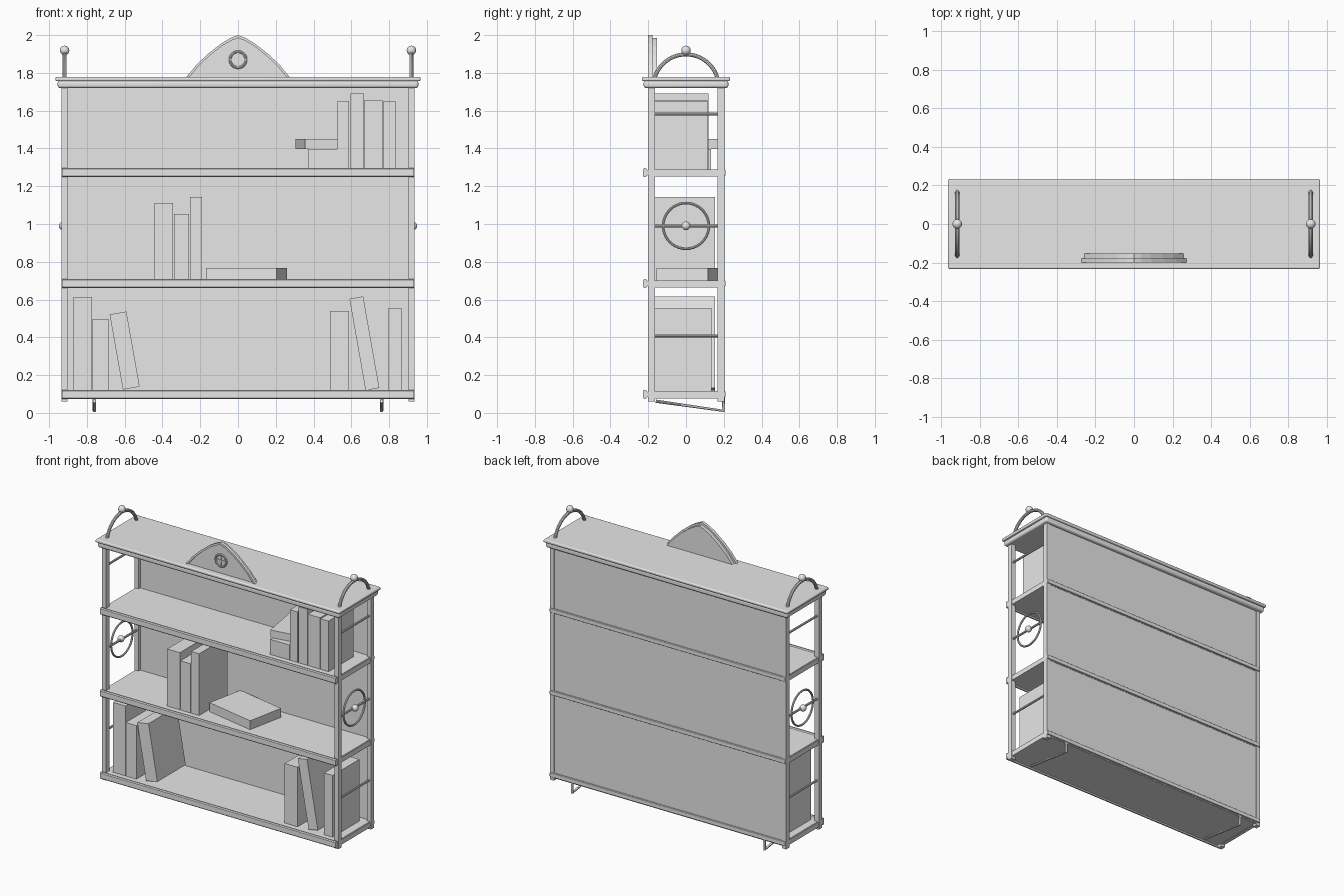
import bpy, bmesh, math
from mathutils import Vector

if "Cube" in bpy.data.objects:
    bpy.data.objects.remove(bpy.data.objects["Cube"])

mat = bpy.data.materials.new("plain grey")
mat.diffuse_color = (0.8, 0.8, 0.8, 1)
mat.use_nodes = True
mat.node_tree.nodes["Principled BSDF"].inputs["Base Color"].default_value = mat.diffuse_color


def finish(ob, name, smooth=False):
    ob.name = name
    ob.data.materials.clear()
    ob.data.materials.append(mat)
    if smooth:
        bpy.ops.object.select_all(action='DESELECT')
        ob.select_set(True)
        bpy.context.view_layer.objects.active = ob
        bpy.ops.object.shade_smooth_by_angle(angle=math.radians(35))
    return ob


def box(name, x0, x1, y0, y1, z0, z1, rot=(0, 0, 0), bevel=0):
    bpy.ops.mesh.primitive_cube_add(
        size=1, location=((x0 + x1) / 2, (y0 + y1) / 2, (z0 + z1) / 2), rotation=rot)
    ob = bpy.context.object
    ob.scale = (x1 - x0, y1 - y0, z1 - z0)
    bpy.ops.object.transform_apply(location=False, rotation=False, scale=True)
    if bevel:
        m = ob.modifiers.new("edge", 'BEVEL')
        m.width, m.segments = bevel, 3
    return finish(ob, name, bool(bevel))


def tube(name, pts, r):
    cu = bpy.data.curves.new(name, 'CURVE')
    cu.dimensions = '3D'
    cu.bevel_depth, cu.bevel_resolution, cu.use_fill_caps = r, 3, True
    sp = cu.splines.new('POLY')
    sp.points.add(len(pts) - 1)
    for p, co in zip(sp.points, pts):
        p.co = (*co, 1)
    ob = bpy.data.objects.new(name, cu)
    bpy.context.collection.objects.link(ob)
    bpy.ops.object.select_all(action='DESELECT')
    ob.select_set(True)
    bpy.context.view_layer.objects.active = ob
    bpy.ops.object.convert(target='MESH')
    return finish(bpy.context.object, name, True)


def ball(name, loc, r):
    bpy.ops.mesh.primitive_uv_sphere_add(segments=20, ring_count=12, radius=r, location=loc)
    return finish(bpy.context.object, name, True)


def ring(name, loc, r, minor, rot):
    bpy.ops.mesh.primitive_torus_add(major_radius=r, minor_radius=minor, major_segments=40,
                                     minor_segments=10, location=loc, rotation=rot)
    return finish(bpy.context.object, name, True)


def prism(name, loop, offset, smooth=False):
    """Extrude a closed outline along an offset."""
    bm = bmesh.new()
    face = bm.faces.new([bm.verts.new(p) for p in loop])
    ext = bmesh.ops.extrude_face_region(bm, geom=[face])
    bmesh.ops.translate(bm, vec=Vector(offset),
                        verts=[v for v in ext["geom"] if isinstance(v, bmesh.types.BMVert)])
    bmesh.ops.recalc_face_normals(bm, faces=bm.faces)
    me = bpy.data.meshes.new(name)
    bm.to_mesh(me)
    bm.free()
    ob = bpy.data.objects.new(name, me)
    bpy.context.collection.objects.link(ob)
    return finish(ob, name, smooth)


# Shelves with moulded front rails and back strips
RAIL = [(-.2, -.012), (-.208, -.016), (-.212, -.024), (-.222, -.024), (-.228, -.018),
        (-.228, .018), (-.222, .024), (-.212, .024), (-.208, .016), (-.2, .012)]
for level in (0.098, 0.685, 1.272):
    box("shelf", -.925, .925, -.2, .2, level - .019, level + .017)
    prism("shelf_front_rail", [(-.932, y, level + z) for y, z in RAIL], (1.864, 0, 0), True)
    box("back_strip", -.932, .932, .198, .21, level - .015, level + .015, bevel=.004)
    for s in (-1, 1):
        x = s * .918
        box("shelf_side_rail", x - .013, x + .013, -.2, .2, level - .021, level + .014)

# Back panel and cornice
box("back_panel", -.92, .92, .185, .198, .075, 1.73)
box("cornice_lower", -.955, .955, -.224, .224, 1.72, 1.76, bevel=.013)
box("cornice_top", -.966, .966, -.233, .233, 1.757, 1.778, bevel=.007)

# Posts, side rods, wheels, top arches and stands, on both ends
R, CZ = .173, 1.725
for s in (-1, 1):
    x = s * .918
    for y in (-.183, .185):
        box("corner_post", x - .016, x + .016, y - .018, y + .018, .06, 1.73)
    for z in (.408, .99, 1.583):
        tube("side_rod", [(x, -.18, z), (x, .18, z)], .008)
    ring("side_wheel", (x, 0, .99), .121, .007, (0, math.pi / 2, 0))
    ball("wheel_hub", (s * .925, 0, .99), .023)
    arc = [math.radians(16 + 148 * i / 24) for i in range(25)]
    tube("top_arch", [(x, R * math.cos(a), CZ + R * math.sin(a)) for a in arc], .011)
    ball("arch_finial", (x, 0, 1.919), .025)
    tube("under_stand", [(s * .76, -.16, .062), (s * .76, .198, .011), (s * .76, .198, .085)], .009)

# Crest: pointed panel with a raised frame
HALF = [(.275, 1.776), (.22, 1.843), (.158, 1.902), (.09, 1.955), (.04, 1.985)]
outer = HALF + [(0, 2.0)] + [(-x, z) for x, z in reversed(HALF)]
inner = [(x * .94, 1.776 + (z - 1.776) * .93) for x, z in outer]
prism("crest_panel", [(x, -.19, z) for x, z in inner], (0, .037, 0))
bm = bmesh.new()
grid = [[bm.verts.new((x, y, z)) for x, z in prof]
        for prof, y in ((outer, -.2), (outer, -.178), (inner, -.178), (inner, -.2))]
for k in range(4):
    a, b = grid[k], grid[(k + 1) % 4]
    for i in range(len(outer) - 1):
        bm.faces.new((a[i], a[i + 1], b[i + 1], b[i]))
bm.faces.new([g[0] for g in grid])
bm.faces.new([g[-1] for g in grid][::-1])
bmesh.ops.recalc_face_normals(bm, faces=bm.faces)
me = bpy.data.meshes.new("crest_frame")
bm.to_mesh(me)
bm.free()
frame = bpy.data.objects.new("crest_frame", me)
bpy.context.collection.objects.link(frame)
finish(frame, "crest_frame")

# Round rosette with a cross
ring("rosette_ring", (0, -.191, 1.87), .042, .007, (math.pi / 2, 0, 0))
box("rosette_bar", -.04, .04, -.197, -.188, 1.866, 1.874)
box("rosette_upright", -.004, .004, -.197, -.188, 1.83, 1.91)

# Upright books: x range, shelf top, book top, back
BOOKS = [(.528, .588, 1.289, 1.65, .115), (.596, .668, 1.289, 1.69, .12),
         (.67, .766, 1.289, 1.656, .115), (.77, .833, 1.289, 1.65, .115),
         (.37, .526, 1.289, 1.397, .132),
         (-.443, -.343, .702, 1.11, .153), (-.338, -.259, .702, 1.053, .153),
         (-.253, -.19, .702, 1.143, .153),
         (-.87, -.772, .115, .614, .153), (-.77, -.686, .115, .497, .135),
         (.486, .588, .115, .54, .135), (.797, .865, .115, .556, .135)]
for x0, x1, z0, z1, back in BOOKS:
    box("book", x0, x1, -.167, back, z0, z1)

# Leaning books and lying books
tilt = math.radians(-10)
box("leaning_book_left", -.645, -.555, -.167, .153, .128, .532, rot=(0, tilt, 0))
box("leaning_book_right", .632, .706, -.167, .153, .122, .614, rot=(0, tilt, 0))
box("lying_book_middle", -.146, .236, -.12, .156, .702, .766, rot=(0, 0, math.radians(-11.5)))
box("lying_book_top", .329, .509, -.13, .17, 1.397, 1.45, rot=(0, 0, math.radians(9.5)))
